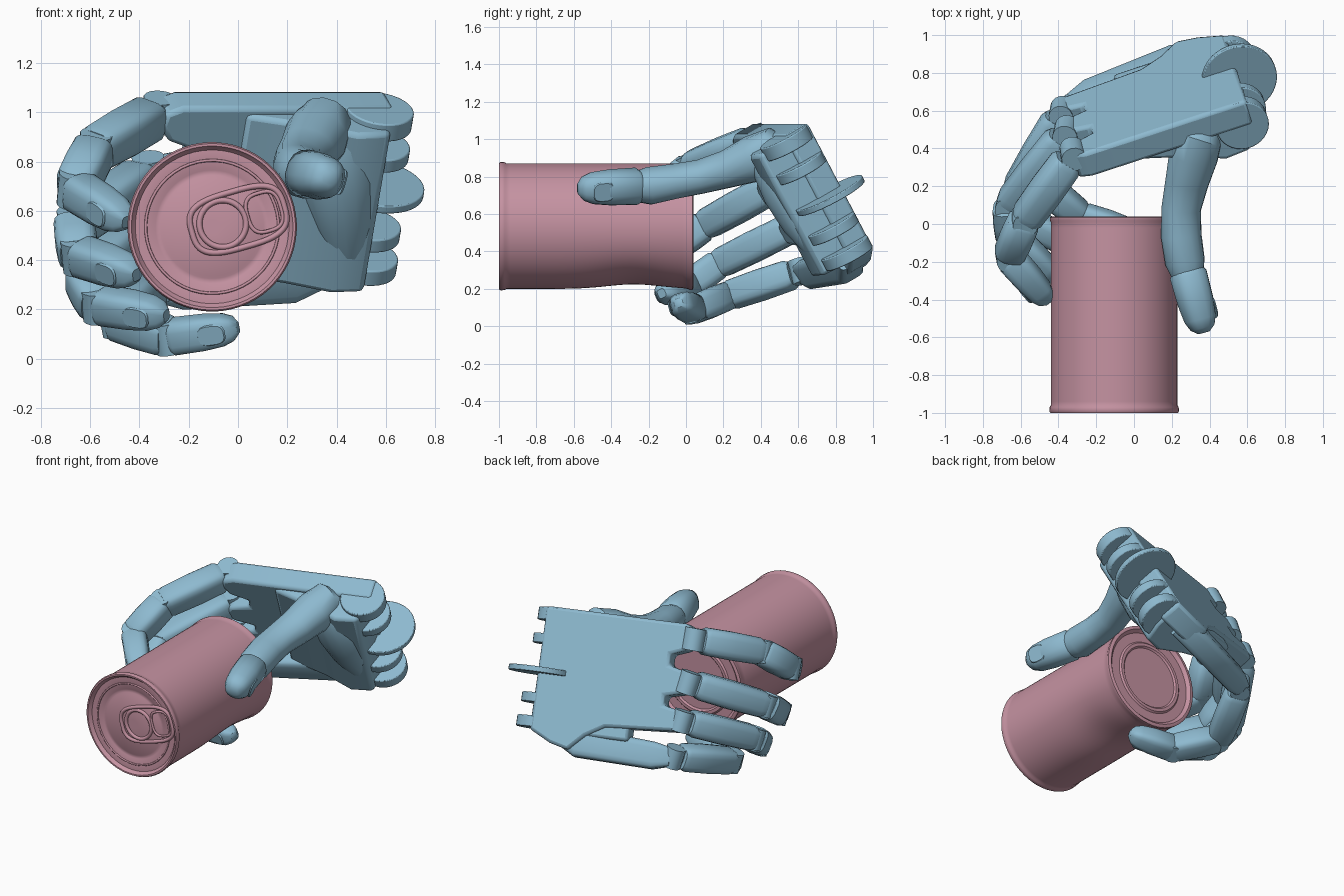
import bpy, bmesh, math
from mathutils import Vector, Matrix

cube = bpy.data.objects.get("Cube")
if cube:
    bpy.data.objects.remove(cube, do_unlink=True)


def material(name, rgb):
    m = bpy.data.materials.new(name)
    m.use_nodes = True
    m.diffuse_color = (*rgb, 1)
    m.node_tree.nodes["Principled BSDF"].inputs["Base Color"].default_value = (*rgb, 1)
    return m


BLUE = material("steel blue", (0.27, 0.49, 0.63))
PINK = material("dusty pink", (0.56, 0.29, 0.36))

# Hand frame: U runs wrist to fingers, V index side to little finger, N out of the back
U = Vector((-0.95, -0.31, 0)).normalized()
V = Vector((-0.15, 0.46, -0.875)).normalized()
N = V.cross(U).normalized()
ORIGIN = Vector((0.71, 0.69, 1.09))
CAN = Vector((-0.105, 0, 0.535))


def hand(u, v, n):
    return ORIGIN + U * u + V * v + N * n


def finish(name, bm, mat, angle=40):
    bmesh.ops.recalc_face_normals(bm, faces=bm.faces)
    me = bpy.data.meshes.new(name)
    bm.to_mesh(me)
    bm.free()
    me.materials.append(mat)
    me.shade_smooth()
    me.set_sharp_from_angle(angle=math.radians(angle))
    ob = bpy.data.objects.new(name, me)
    bpy.context.collection.objects.link(ob)
    return ob


def superellipse(a, b, power, sides):
    pts = []
    for i in range(sides):
        t = 2 * math.pi * (i + 0.5) / sides
        c, s = math.cos(t), math.sin(t)
        pts.append((a * math.copysign(abs(c) ** (2 / power), c),
                    b * math.copysign(abs(s) ** (2 / power), s)))
    return pts


def loft(name, centres, sizes, hinge, mat=BLUE, power=2.8, sides=16, axis=None):
    """Skin cross-sections along a path; the first size is along the hinge."""
    bm = bmesh.new()
    rings = []
    last = len(centres) - 1
    for i, c in enumerate(centres):
        t = axis or (centres[min(i + 1, last)] - centres[max(i - 1, 0)]).normalized()
        side = (hinge - t * hinge.dot(t)).normalized()
        out = side.cross(t)
        rings.append([bm.verts.new(c + side * x + out * y)
                      for x, y in superellipse(*sizes[i], power, sides)])
    for r, s in zip(rings, rings[1:]):
        for j in range(sides):
            k = (j + 1) % sides
            bm.faces.new((r[j], r[k], s[k], s[j]))
    bm.faces.new(rings[0])
    bm.faces.new(rings[-1])
    return finish(name, bm, mat)


def prism(name, points, place, low, high, bevel=0.012):
    """Extrude a flat outline; place(a, b, depth) gives the position."""
    bm = bmesh.new()
    a = [bm.verts.new(place(x, y, low)) for x, y in points]
    b = [bm.verts.new(place(x, y, high)) for x, y in points]
    bm.faces.new(a)
    bm.faces.new(b)
    for i in range(len(a)):
        j = (i + 1) % len(a)
        bm.faces.new((a[i], a[j], b[j], b[i]))
    ob = finish(name, bm, BLUE, 35)
    mod = ob.modifiers.new("soft edges", "BEVEL")
    mod.width, mod.segments, mod.limit_method = bevel, 2, "ANGLE"
    return ob


def across(u, n, v):
    return hand(u, v, n)


def pin(name, centre, axis, radius, half):
    a = axis.normalized()
    ref = a.orthogonal()
    return loft(name, [centre - a * half, centre + a * half],
                [(radius, radius)] * 2, ref, power=2, sides=16, axis=a)


# Back plate of the palm with three knuckle lobes
plate = [(0.12, 0), (1.02, 0), (1.09, 0.03), (1.1, 0.09), (1.06, 0.16), (0.95, 0.2),
         (0.95, 0.27), (1.08, 0.3), (1.12, 0.36), (1.08, 0.43), (0.95, 0.46),
         (0.95, 0.52), (1.06, 0.54), (1.1, 0.6), (1.06, 0.67), (0.6, 0.7), (0.48, 0.77),
         (0.38, 0.87), (0.26, 0.84), (0.12, 0.77)]
prism("palm_back_plate", plate, hand, -0.15, 0, 0.02)

# Thick heel of the palm
heel = [(0.13, -0.02), (0.14, -0.2), (0.18, -0.31), (0.32, -0.32), (0.5, -0.24),
        (0.75, -0.16), (0.75, -0.02)]
prism("palm_heel", heel, across, 0.03, 0.77, 0.02)

# Wrist hinge lugs and the large middle disc
for i, (v, u, w) in enumerate([(0.045, 0.18, 0.04), (0.2, 0.17, 0.03),
                               (0.57, 0.15, 0.03), (0.72, 0.14, 0.035)]):
    circle = [(x + u, y - 0.142) for x, y in superellipse(0.14, 0.14, 2, 32)]
    prism("wrist_lug_%d" % (i + 1), circle, across, v - w, v + w, 0.006)
disc = [(x + 0.12, y - 0.08) for x, y in superellipse(0.2, 0.2, 2, 40)]
prism("wrist_disc", disc, across, 0.385, 0.42, 0.005)

# Folding little-finger side of the palm
loft("little_finger_palm", [hand(0.28, 0.75, -0.11), hand(0.42, 0.81, -0.1),
     hand(0.9, 0.83, -0.14), hand(1.0, 0.825, -0.155)],
     [(0.07, 0.07), (0.095, 0.08), (0.085, 0.075), (0.06, 0.055)], V, power=5)


def nail(name, base, tip, hinge, width, depth):
    d = (tip - base).normalized()
    mid = base.lerp(tip, 0.66)
    out = d.cross(hinge).normalized()
    if out.dot(mid - Vector((CAN.x, mid.y, CAN.z))) < 0:
        out = -out
    c = mid + out * depth
    loft(name, [c - out * 0.004, c + out * 0.004],
         [(width, 0.06), (width * 0.9, 0.055)], hinge, axis=out, power=3)


TUBE = [(0, 0.8), (0.07, 0.97), (0.5, 1), (0.92, 0.95), (1, 0.82)]
TIP = [(0, 0.8), (0.08, 1), (0.5, 0.97), (0.78, 0.86), (0.92, 0.66), (1, 0.32)]


def finger(label, scale, points):
    pts = [Vector(p) for p in points]
    hinge = (pts[1] - pts[0]).cross(pts[3] - pts[2]).normalized()
    parts = [("proximal", 0.085, TUBE), ("middle", 0.083, TUBE), ("tip", 0.076, TIP)]
    for i, (part, r, shape) in enumerate(parts):
        a, b = pts[i], pts[i + 1]
        d = (b - a).normalized()
        start = a + d * (0.05 if i == 0 else 0.002)
        end = b - d * 0.002 if i < 2 else b
        loft("%s_finger_%s" % (label, part), [start.lerp(end, t) for t, _ in shape],
             [(r * s * scale, r * s * scale) for _, s in shape], hinge, power=3.6)
        # Knuckle pin and link
        pin("%s_finger_pin_%d" % (label, i + 1), a, hinge, 0.064 * scale, 0.066 * scale)
    d = (pts[1] - pts[0]).normalized()
    loft("%s_finger_link" % label, [pts[0] - d * 0.03, pts[0] + d * 0.1],
         [(0.035, 0.04)] * 2, hinge, power=5)
    nail("%s_finger_nail" % label, pts[2], pts[3], hinge, 0.045 * scale, 0.069 * scale)


finger("index", 1.05, [hand(1.08, 0.09, -0.03), (-0.58, 0.02, 0.85),
                       (-0.665, -0.17, 0.69), (-0.45, -0.41, 0.555)])
finger("middle", 1.04, [hand(1.08, 0.36, -0.04), (-0.665, 0.1, 0.54),
                        (-0.65, -0.07, 0.42), (-0.41, -0.29, 0.34)])
finger("ring", 1.0, [hand(1.07, 0.6, -0.05), (-0.63, 0.17, 0.33),
                     (-0.57, 0.02, 0.22), (-0.29, -0.13, 0.175)])
finger("little", 0.97, [hand(1.02, 0.82, -0.16), (-0.5, 0.22, 0.16),
                        (-0.28, 0.04, 0.088), (0.0, -0.04, 0.125)])

# Thumb: organic base tapering to a waist, then a separate tip
SIDE = Vector((0.3, 0, 1)).normalized()
base = [(0.37, 0.53, 0.9), (0.34, 0.45, 0.93), (0.315, 0.36, 0.895), (0.28, 0.22, 0.84),
        (0.25, 0.08, 0.80), (0.25, -0.06, 0.775), (0.27, -0.2, 0.75), (0.285, -0.27, 0.745)]
loft("thumb_base", [Vector(p) for p in base],
     [(0.09, 0.09), (0.13, 0.125), (0.125, 0.13), (0.1, 0.115), (0.09, 0.105),
      (0.092, 0.108), (0.1, 0.105), (0.08, 0.085)], SIDE, power=2.2)
t0, t1 = Vector((0.28, -0.24, 0.75)), Vector((0.37, -0.575, 0.735))
loft("thumb_tip", [t0.lerp(t1, t) for t, _ in TIP],
     [(0.098 * s, 0.098 * s) for _, s in TIP], SIDE, power=2.4)
nail("thumb_nail", t0, t1, SIDE, 0.055, 0.087)

# Muscle mound joining the thumb to the palm
mound = [(0.34, 0.44, 0.95), (0.38, 0.48, 0.86), (0.41, 0.54, 0.72), (0.43, 0.62, 0.56),
         (0.44, 0.70, 0.42)]
loft("thumb_mound", [Vector(p) for p in mound],
     [(0.1, 0.1), (0.15, 0.13), (0.16, 0.13), (0.13, 0.11), (0.08, 0.07)], U, power=2)

# Can: recessed lid, rolled rims and a dented wall
lid = [(-0.978, 0.03), (-0.978, 0.2), (-0.972, 0.21), (-0.972, 0.23), (-0.978, 0.24),
       (-0.978, 0.312), (-0.99, 0.322), (-1, 0.328), (-1, 0.338), (-0.99, 0.344),
       (-0.97, 0.342), (-0.96, 0.336)]
wall = [(-0.94 + 0.04 * i, 0.336) for i in range(24)]
bottom = [(0.01, 0.336), (0.02, 0.341), (0.035, 0.341), (0.04, 0.33), (0.04, 0.32),
          (0.02, 0.3), (0.02, 0.24), (0.03, 0.23), (0.03, 0.21), (0.02, 0.2), (0.02, 0.03)]
profile = lid + wall + bottom
can = loft("can", [CAN + Vector((0, y, 0)) for y, _ in profile],
           [(r, r) for _, r in profile], Vector((0, 0, 1)), PINK, 2, 64, Vector((0, 1, 0)))
dent = Vector((0.25, 0, -1)).normalized()
for vert in can.data.vertices:
    radial = Vector((vert.co.x - CAN.x, 0, vert.co.z - CAN.z))
    if radial.length > 0.333 and -0.92 < vert.co.y < 0:
        facing = max(0, radial.normalized().dot(dent)) ** 4
        vert.co -= dent * 0.03 * facing * math.exp(-((vert.co.y + 0.28) / 0.2) ** 2)


# Pull tab and pressed rings on the lid
def wire(name, s, w, a, b, power, thick, y=-0.982):
    cu = bpy.data.curves.new(name, "CURVE")
    cu.dimensions, cu.bevel_depth, cu.bevel_resolution = "3D", thick, 2
    sp = cu.splines.new("POLY")
    pts = superellipse(a, b, power, 48)
    sp.points.add(len(pts) - 1)
    turn = Matrix.Rotation(math.radians(-16), 3, "Y")
    for p, (x, z) in zip(sp.points, pts):
        q = CAN + turn @ Vector((x + s, 0, z + w))
        p.co = (q.x, y, q.z, 1)
    sp.use_cyclic_u = True
    cu.materials.append(PINK)
    ob = bpy.data.objects.new(name, cu)
    bpy.context.collection.objects.link(ob)


wire("tab_outline", 0.11, 0, 0.195, 0.115, 3.2, 0.012)
wire("tab_rivet_ring", 0.045, 0, 0.095, 0.095, 2, 0.012)
wire("tab_finger_hole", 0.22, 0, 0.07, 0.08, 3, 0.008)
wire("lid_ring", 0, 0, 0.27, 0.27, 2, 0.006, -0.978)
